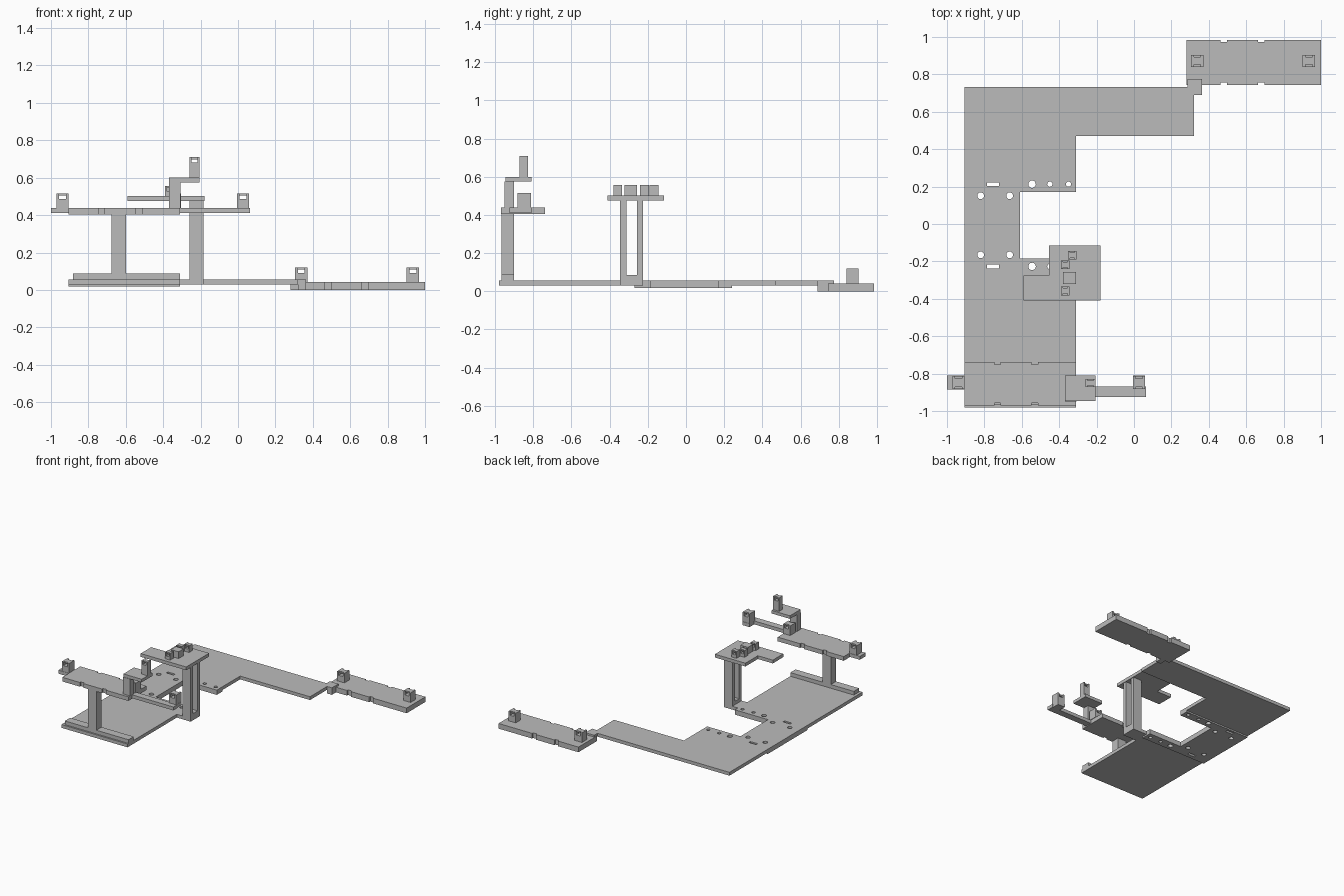
import bpy
import bmesh
from math import cos, sin, pi

cube = bpy.data.objects.get("Cube")
if cube:
    bpy.data.objects.remove(cube, do_unlink=True)

GREY = bpy.data.materials.new("plain grey")
GREY.use_nodes = True
colour = (0.5, 0.5, 0.5, 1)
GREY.diffuse_color = colour
GREY.node_tree.nodes["Principled BSDF"].inputs["Base Color"].default_value = colour


def rect(x0, x1, y0, y1):
    return [(x0, y0), (x1, y0), (x1, y1), (x0, y1)]


def disc(x, y, r, n=20):
    return [(x + r * cos(2 * pi * i / n), y + r * sin(2 * pi * i / n)) for i in range(n)]


def prisms(name, parts):
    """Extrude every (outline, z0, z1) upward into one object."""
    bm = bmesh.new()
    for outline, z0, z1 in parts:
        face = bm.faces.new([bm.verts.new((x, y, z0)) for x, y in outline])
        top = bmesh.ops.extrude_face_region(bm, geom=[face])["geom"]
        verts = [v for v in top if isinstance(v, bmesh.types.BMVert)]
        bmesh.ops.translate(bm, verts=verts, vec=(0, 0, z1 - z0))
    bmesh.ops.recalc_face_normals(bm, faces=bm.faces)
    mesh = bpy.data.meshes.new(name)
    bm.to_mesh(mesh)
    bm.free()
    mesh.materials.append(GREY)
    obj = bpy.data.objects.new(name, mesh)
    bpy.context.collection.objects.link(obj)
    return obj


def box(name, x0, x1, y0, y1, z0, z1):
    return prisms(name, [(rect(x0, x1, y0, y1), z0, z1)])


def cut(obj, parts):
    """Subtract prisms from an object and discard the cutter."""
    cutter = prisms("cutter", parts)
    cutter.hide_render = True
    mod = obj.modifiers.new("cut", "BOOLEAN")
    mod.operation = "DIFFERENCE"
    mod.solver = "EXACT"
    mod.object = cutter
    bpy.context.view_layer.update()
    result = obj.evaluated_get(bpy.context.evaluated_depsgraph_get())
    mesh = bpy.data.meshes.new_from_object(result)
    obj.modifiers.clear()
    obj.data = mesh
    bpy.data.objects.remove(cutter, do_unlink=True)


def peg(name, x, y, z, w, d, h):
    """Square peg with a through slot and a groove above it on each end."""
    top = z + h
    obj = box(name, x - w / 2, x + w / 2, y - d / 2, y + d / 2, z, top)
    s = w * 0.28
    cut(obj, [(rect(x - s, x + s, y - d, y + d), top - 0.03, top - 0.012)])
    g = d * 0.32
    cut(obj, [(rect(x - s, x + s, y + a, y + b), top - 0.02, top + 0.01)
              for a, b in ((-d, -g), (g, d))])


def edge_notches(obj, xs, y0, y1, z0, z1):
    """Small notches along both long edges of a plate."""
    cut(obj, [(rect(x - 0.017, x + 0.017, y - 0.013, y + 0.013), z0 - 0.01, z1 + 0.01)
              for x in xs for y in (y0, y1)])


# Base: front, drilled middle and back plates
LEFT, RIGHT, LOW, HIGH = -0.31, -0.905, 0.03, 0.057
box("front_base_plate", RIGHT, LEFT, -0.98, -0.27, LOW, HIGH)
middle = prisms("middle_base_plate", [(
    [(RIGHT, -0.27), (LEFT, -0.27), (LEFT, -0.185), (-0.61, -0.185),
     (-0.61, 0.17), (LEFT, 0.17), (LEFT, 0.24), (RIGHT, 0.24)], 0.018, HIGH)])
holes = []
for side in (-1, 1):
    inner, outer = -0.007 + side * 0.158, -0.007 + side * 0.22
    holes += [disc(-0.82, inner, 0.018), disc(-0.665, inner, 0.018),
              disc(-0.545, outer, 0.02), disc(-0.45, outer, 0.014),
              disc(-0.35, outer, 0.014),
              rect(-0.787, -0.722, outer - 0.01, outer + 0.01)]
cut(middle, [(hole, 0, 0.1) for hole in holes])
prisms("back_base_plate", [(
    [(RIGHT, 0.24), (LEFT, 0.24), (LEFT, 0.47), (0.32, 0.47),
     (0.32, 0.733), (RIGHT, 0.733)], LOW, HIGH)])

# Joint and end plate
box("joint_block", 0.32, 0.363, 0.69, 0.775, 0, HIGH)
box("joint_tab", 0.285, 0.32, 0.733, 0.775, LOW, HIGH)
end = box("end_plate", 0.28, 1.0, 0.743, 0.985, 0, 0.042)
edge_notches(end, (0.48, 0.68), 0.743, 0.985, 0, 0.042)
for i, x in enumerate((0.338, 0.935)):
    peg(f"end_peg_{i + 1}", x, 0.872, 0.042, 0.066, 0.064, 0.078)

# Front stand
box("stand_foot", -0.883, LEFT, -0.967, -0.9, HIGH, 0.087)
box("stand_post", -0.675, -0.6, -0.967, -0.9, 0.087, 0.404)
deck = box("stand_deck", RIGHT, LEFT, -0.97, -0.738, 0.404, 0.438)
edge_notches(deck, (-0.73, -0.53), -0.97, -0.738, 0.404, 0.438)

# Side supports of the stand and their pegs
box("right_peg_ledge", -1.0, RIGHT, -0.885, -0.81, 0.41, 0.438)
box("left_arm", LEFT, 0.065, -0.925, -0.87, 0.41, 0.438)
box("left_arm_tip", -0.005, 0.06, -0.87, -0.81, 0.41, 0.438)
for name, x in (("right", -0.938), ("middle", -0.338), ("left", 0.027)):
    peg(f"{name}_deck_peg", x, -0.848, 0.438, 0.064, 0.07, 0.078)

# Raised bracket
box("bracket_post", -0.37, -0.307, -0.95, -0.9, 0.438, 0.575)
box("bracket_shelf", -0.37, -0.205, -0.947, -0.81, 0.575, 0.6)
peg("bracket_peg", -0.233, -0.85, 0.6, 0.055, 0.045, 0.11)

# Open tower and stepped platform
box("tower_link", LEFT, -0.26, -0.345, -0.225, LOW, HIGH)
box("tower_foot", -0.26, -0.185, -0.345, -0.225, LOW, 0.085)
for name, y in (("front", -0.345), ("back", -0.257)):
    box(f"tower_{name}_column", -0.26, -0.185, y, y + 0.032, 0.085, 0.475)
prisms("tower_platform", [(
    [(-0.59, -0.41), (-0.18, -0.41), (-0.18, -0.115), (-0.455, -0.115),
     (-0.455, -0.275), (-0.59, -0.275)], 0.475, 0.502)])
box("platform_block", -0.38, -0.31, -0.322, -0.256, 0.502, 0.557)
for i, (x, y) in enumerate(((-0.368, -0.358), (-0.368, -0.217), (-0.33, -0.168))):
    peg(f"platform_peg_{i + 1}", x, y, 0.502, 0.046, 0.046, 0.055)
